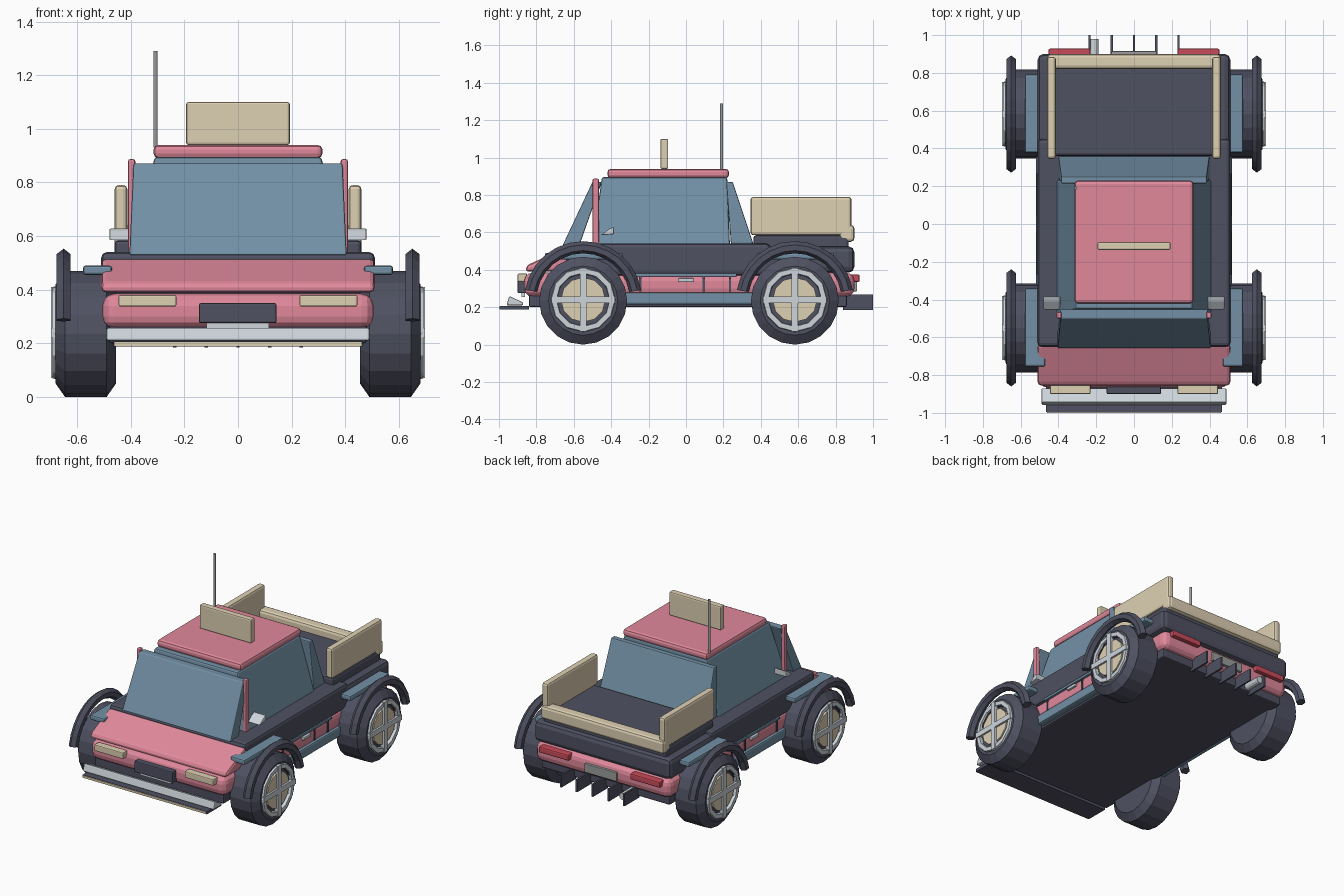
import bpy, bmesh, math

if "Cube" in bpy.data.objects:
    bpy.data.objects.remove(bpy.data.objects["Cube"])

COLORS = {
    "pink": (.75, .25, .33), "dark": (.078, .082, .12), "blue": (.17, .28, .38),
    "beige": (.73, .63, .45), "light": (.61, .66, .70), "red": (.58, .07, .10), "grey": (.33, .34, .34)}
MATS = {}
for key, c in COLORS.items():
    MATS[key] = bpy.data.materials.new(key + "_paint")
    MATS[key].diffuse_color = (*c, 1)


def finish(name, bm, mat, bevel=0, seg=2):
    bmesh.ops.recalc_face_normals(bm, faces=bm.faces)
    me = bpy.data.meshes.new(name)
    bm.to_mesh(me)
    bm.free()
    me.materials.append(MATS[mat])
    ob = bpy.data.objects.new(name, me)
    bpy.context.collection.objects.link(ob)
    if bevel:
        m = ob.modifiers.new("bevel", "BEVEL")
        m.width, m.segments, m.limit_method = bevel, seg, "ANGLE"
    return ob


def prism(name, prof, x0, x1, mat, bevel=0, top_inset=0, seg=2):
    """Extrude a (y, z) profile along x; top_inset narrows the upper points."""
    bm = bmesh.new()
    zs = [p[1] for p in prof]
    lo, span = min(zs), max(zs) - min(zs)
    rings = []
    for x, s in ((x0, 1), (x1, -1)):
        rings.append([bm.verts.new((x + s * top_inset * (z - lo) / span, y, z)) for y, z in prof])
    n = len(prof)
    bm.faces.new(rings[0])
    bm.faces.new(rings[1])
    for i in range(n):
        j = (i + 1) % n
        bm.faces.new((rings[0][i], rings[0][j], rings[1][j], rings[1][i]))
    return finish(name, bm, mat, bevel, seg)


def box(name, x, y, z, mat, bevel=0, seg=2):
    return prism(name, [(y[0], z[0]), (y[1], z[0]), (y[1], z[1]), (y[0], z[1])], x[0], x[1], mat, bevel, 0, seg)


def pair(name, x, y, z, mat, bevel=0):
    box(name + "_right", x, y, z, mat, bevel)
    box(name + "_left", (-x[1], -x[0]), y, z, mat, bevel)


def lathe(name, prof, side, cy, cz, mat, n=24, a0=0, a1=360):
    """Sweep a closed (x, radius) section around the wheel axle."""
    bm = bmesh.new()
    full = a1 - a0 == 360
    rings = []
    for i in range(n if full else n + 1):
        a = math.radians(a0 + (a1 - a0) * i / n)
        rings.append([bm.verts.new((side * x, cy + r * math.cos(a), cz + r * math.sin(a))) for x, r in prof])
    k = len(prof)
    for i in range(n):
        p, q = rings[i], rings[(i + 1) % len(rings)]
        for j in range(k):
            bm.faces.new((p[j], p[(j + 1) % k], q[(j + 1) % k], q[j]))
    if not full:
        bm.faces.new(rings[0])
        bm.faces.new(rings[-1])
    return finish(name, bm, mat)


def rod(name, loc, r, length, mat, axis="Z"):
    bm = bmesh.new()
    bmesh.ops.create_cone(bm, cap_ends=True, segments=12, radius1=r, radius2=r, depth=length)
    ob = finish(name, bm, mat)
    ob.location = loc
    if axis == "Y":
        ob.rotation_euler.x = math.pi / 2
    if axis == "X":
        ob.rotation_euler.y = math.pi / 2
    return ob


# Body shell
box("chassis_floor", (-.48, .48), (-.84, .86), (.2, .32), "dark", .01)
box("lower_body", (-.505, .505), (-.865, .9), (.255, .385), "pink", .045, 3)
prism("hood", [(-.86, .39), (-.85, .425), (-.64, .52), (-.62, .39)], -.51, .51, "pink", .025)
box("upper_body", (-.51, .51), (-.65, .45), (.37, .54), "dark", .02)
box("cargo_bed", (-.51, .51), (.34, .9), (.385, .525), "dark", .03)
box("cargo_bed_floor", (-.46, .46), (.36, .87), (.5, .585), "dark", .015)
pair("side_sill", (.44, .52), (-.33, .36), (.215, .28), "blue", .01)

# Cabin
prism("cabin_glass", [(-.5, .53), (.235, .53), (.22, .895), (-.45, .895)], -.41, .41, "blue", .01, .1)
prism("windshield", [(-.66, .53), (-.57, .53), (-.45, .87), (-.5, .87)], -.405, .405, "blue", .006, .015)
prism("rear_window", [(.24, .54), (.36, .54), (.25, .87), (.215, .87)], -.4, .4, "blue", .006, .015)
box("roof", (-.315, .315), (-.42, .23), (.89, .94), "pink", .018)
pair("windshield_post", (.383, .41), (-.5, -.465), (.53, .887), "pink", .008)
box("roof_sign", (-.193, .193), (-.137, -.095), (.94, 1.1), "beige", .008)
rod("antenna", (-.308, .19, 1.11), .008, .36, "grey")
for s in (1, -1):
    prism("side_mirror", [(-.455, .585), (-.385, .59), (-.385, .63), (-.41, .62)],
          s * .39, s * .48, "light", .006)

# Cargo bed rails and tailgate
pair("bed_rail", (.413, .46), (.345, .885), (.585, .79), "beige", .015)
box("tailgate", (-.46, .46), (.82, .9), (.55, .64), "beige", .018)

# Front details
pair("headlight", (.23, .445), (-.9, -.85), (.337, .38), "beige", .006)
box("grille", (-.145, .143), (-.9, -.85), (.275, .35), "dark", .006)
box("front_plate", (-.118, .115), (-.88, -.86), (.255, .28), "light")
prism("front_bumper", [(-.96, .21), (-.87, .21), (-.87, .225), (-.945, .26)], -.49, .49, "light", .008)
box("splitter", (-.465, .465), (-.995, -.84), (.188, .207), "dark")
box("splitter_edge", (-.46, .46), (-1, -.994), (.19, .205), "beige")

# Rear details
pair("taillight", (.23, .453), (.87, .928), (.335, .375), "red", .008)
box("rear_plate", (-.12, .12), (.88, .915), (.285, .345), "grey", .004)
for i in range(5):
    x = -.236 + i * .118
    box("diffuser_fin", (x - .006, x + .006), (.84, 1), (.185, .268), "dark")
rod("exhaust_pipe", (-.212, .91, .235), .024, .14, "light", "Y")

# Door details
for y in (-.245, .095, .235):
    pair("door_seam", (.495, .51), (y - .006, y + .006), (.285, .37), "dark")
pair("door_handle", (.495, .52), (-.04, .04), (.335, .355), "light", .004)
pair("side_trim", (.495, .515), (-.27, .27), (.363, .38), "blue", .003)

# Wheels, fender pads and arches
TYRE = [(.455, .14), (.455, .185), (.49, .235), (.645, .235), (.68, .185), (.68, .14)]
RIM = [(.66, .14), (.66, .178), (.692, .17), (.692, .143)]
ARCH = [(.65, .315), (.676, .295), (.676, .265), (.65, .25), (.625, .265), (.625, .295)]
for place, cy in (("front", -.55), ("rear", .582)):
    pair(place + "_fender_pad", (.47, .578), (cy - .205, cy + .21), (.455, .49), "blue", .01)
    for s, side in ((1, "right"), (-1, "left")):
        tag = f"{place}_{side}_"
        cz = .24
        lathe(tag + "tyre", TYRE, s, cy, cz, "dark", 20).location.z = -.005
        rod(tag + "wheel_core", (s * .5625, cy, .235), .15, .215, "dark", "X")
        lathe(tag + "rim_ring", RIM, s, cy, cz, "light", 12)
        rod(tag + "hub_disc", (s * .67, cy, cz), .12, .03, "beige", "X")
        xs = (.67, .698) if s > 0 else (-.698, -.67)
        box(tag + "spoke_upright", xs, (cy - .018, cy + .018), (cz - .17, cz + .17), "light")
        box(tag + "spoke_level", xs, (cy - .17, cy + .17), (cz - .018, cz + .018), "light")
        lathe(tag + "arch", ARCH, s, cy, .238, "dark", 12, 10, 170)

for m in bpy.data.materials:
    if m.users and not m.is_grease_pencil:
        m.use_nodes = True
        m.node_tree.nodes["Principled BSDF"].inputs["Base Color"].default_value = m.diffuse_color
